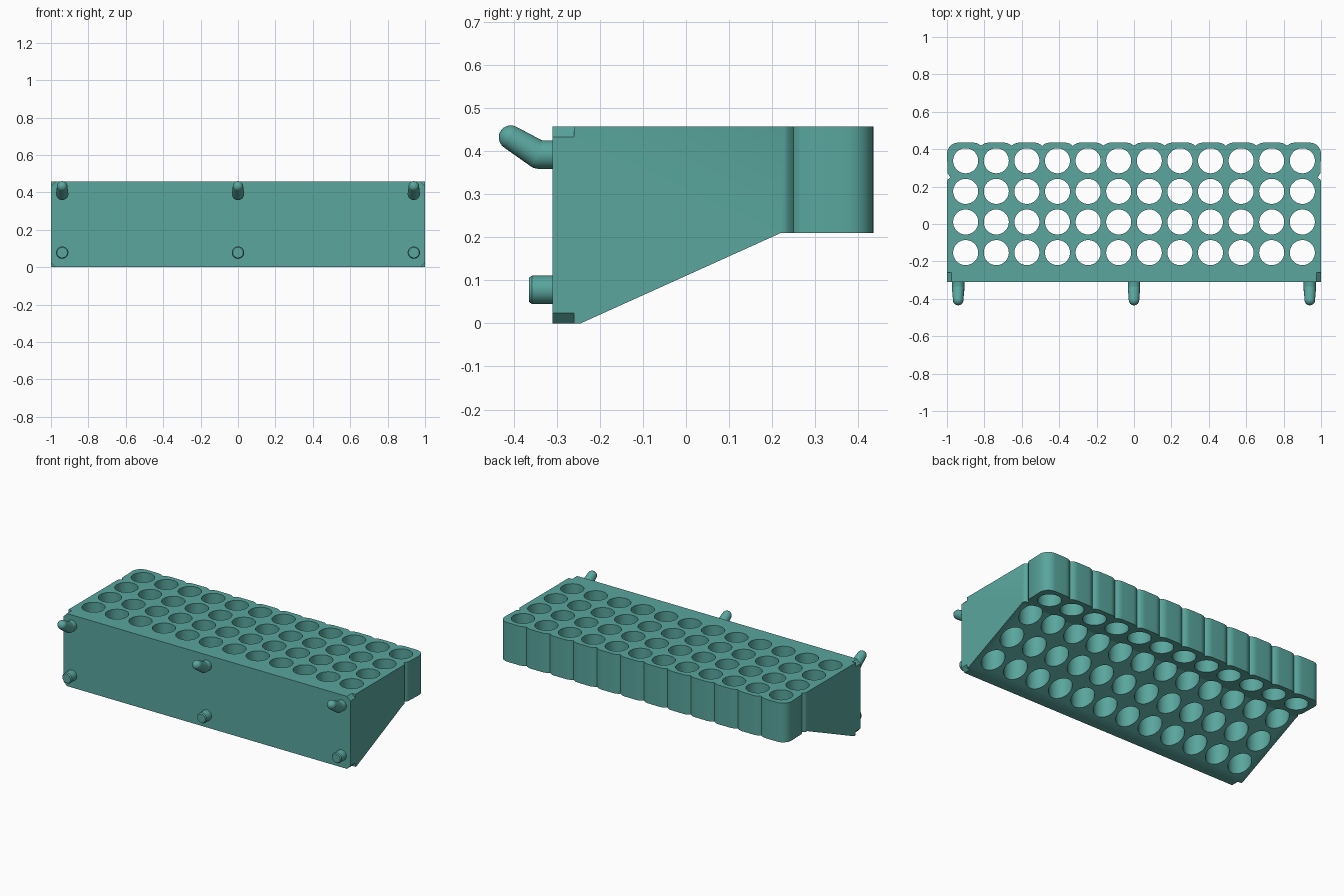
import bpy, bmesh, math
from mathutils import Vector, Matrix

if "Cube" in bpy.data.objects:
    bpy.data.objects.remove(bpy.data.objects["Cube"])

COLS, ROWS, PITCH = 12, 4, 1.8 / 11
BACK_ROW, FRONT, TOP = 0.335, -0.31, 0.457
HALF, CORNER = 0.1, 0.06

mat = bpy.data.materials.new("teal")
mat.diffuse_color = (0.10, 0.38, 0.34, 1)
mat.use_nodes = True
mat.node_tree.nodes["Principled BSDF"].inputs["Base Color"].default_value = mat.diffuse_color


def make(name, bm):
    bmesh.ops.recalc_face_normals(bm, faces=bm.faces)
    mesh = bpy.data.meshes.new(name)
    bm.to_mesh(mesh)
    bm.free()
    mesh.materials.append(mat)
    ob = bpy.data.objects.new(name, mesh)
    bpy.context.collection.objects.link(ob)
    return ob


def prism(bm, points, offset):
    face = bm.faces.new([bm.verts.new(p) for p in points])
    out = bmesh.ops.extrude_face_region(bm, geom=[face])["geom"]
    bmesh.ops.translate(bm, vec=offset, verts=[v for v in out if isinstance(v, bmesh.types.BMVert)])


def rod(bm, a, b, r1, r2, segments=32):
    a, b = Vector(a), Vector(b)
    turn = (b - a).to_track_quat('Z', 'Y').to_matrix().to_4x4()
    bmesh.ops.create_cone(bm, cap_ends=True, segments=segments, radius1=r1, radius2=r2,
                          depth=(b - a).length, matrix=Matrix.Translation((a + b) / 2) @ turn)


def ball(bm, p, r):
    bmesh.ops.create_uvsphere(bm, u_segments=24, v_segments=16, radius=r,
                              matrix=Matrix.Translation(p))


def smooth(ob):
    bpy.ops.object.select_all(action='DESELECT')
    ob.select_set(True)
    bpy.context.view_layer.objects.active = ob
    bpy.ops.object.shade_smooth_by_angle(angle=math.radians(30))


def boolean(ob, cutter, operation):
    cutter.hide_render = True
    mod = ob.modifiers.new(operation, 'BOOLEAN')
    mod.operation, mod.object, mod.solver = operation, cutter, 'EXACT'
    bpy.context.view_layer.objects.active = ob
    bpy.ops.object.modifier_apply(modifier=mod.name)
    bpy.data.objects.remove(cutter)


# Plan outline: straight sides, pinched notch, scalloped back edge
side = [(1, FRONT), (1, 0.228), (0.996, 0.237), (0.98, 0.25), (0.989, 0.259), (0.996, 0.271)]
outline = list(side)
inset = HALF - CORNER
clip = math.acos((PITCH / 2 - inset) / CORNER)
for i in reversed(range(COLS)):
    cx = -0.9 + i * PITCH
    start = 0 if i == COLS - 1 else clip
    end = math.pi if i == 0 else math.pi - clip
    for sx, a0, a1 in ((1, start, math.pi / 2), (-1, math.pi / 2, end)):
        for k in range(9):
            if sx == 1 and k == 0 and i < COLS - 1:
                continue  # shared with the previous scallop
            a = a0 + (a1 - a0) * k / 8
            outline.append((cx + sx * inset + CORNER * math.cos(a),
                            BACK_ROW + inset + CORNER * math.sin(a)))
outline += [(-x, y) for x, y in reversed(side)]
bm = bmesh.new()
prism(bm, [(x, y, -0.1) for x, y in outline], (0, 0, TOP + 0.1))
body = make("rack_body", bm)

# Side profile with the sloping underside
bm = bmesh.new()
profile = [(-0.5, 0), (-0.245, 0), (0.22, 0.21), (0.6, 0.21), (0.6, 0.6), (-0.5, 0.6)]
prism(bm, [(-1.2, y, z) for y, z in profile], (2.4, 0, 0))
boolean(body, make("profile_cutter", bm), 'INTERSECT')

# Vertical through holes
bm = bmesh.new()
for i in range(COLS):
    for j in range(ROWS):
        x, y = -0.9 + i * PITCH, BACK_ROW + 0.003 - j * PITCH
        rod(bm, (x, y, -0.1), (x, y, 0.6), 0.067, 0.067, 48)
boolean(body, make("hole_cutter", bm), 'DIFFERENCE')

# Short chamfers on the four front corners
bm = bmesh.new()
for sx in (-1, 1):
    for z, d in ((0, 1), (TOP, -1)):
        tri = [(0.966, z - d * 0.01), (1.01, z - d * 0.01), (1.01, z + d * 0.034)]
        prism(bm, [(sx * x, FRONT - 0.05, zz) for x, zz in tri], (0, 0.1, 0))
boolean(body, make("chamfer_cutter", bm), 'DIFFERENCE')
smooth(body)

# Pegboard hooks above, straight pins below
for label, x in (("left", -0.94), ("middle", 0), ("right", 0.94)):
    bm = bmesh.new()
    elbow, tip = (x, -0.342, 0.392), (x, -0.407, 0.432)
    rod(bm, (x, FRONT + 0.01, 0.392), elbow, 0.033, 0.033)
    ball(bm, elbow, 0.033)
    rod(bm, elbow, tip, 0.033, 0.028)
    ball(bm, tip, 0.028)
    smooth(make(label + "_hook", bm))

    bm = bmesh.new()
    rod(bm, (x, FRONT + 0.01, 0.078), (x, -0.358, 0.078), 0.033, 0.033)
    rod(bm, (x, -0.358, 0.078), (x, -0.365, 0.078), 0.033, 0.028)
    smooth(make(label + "_pin", bm))
